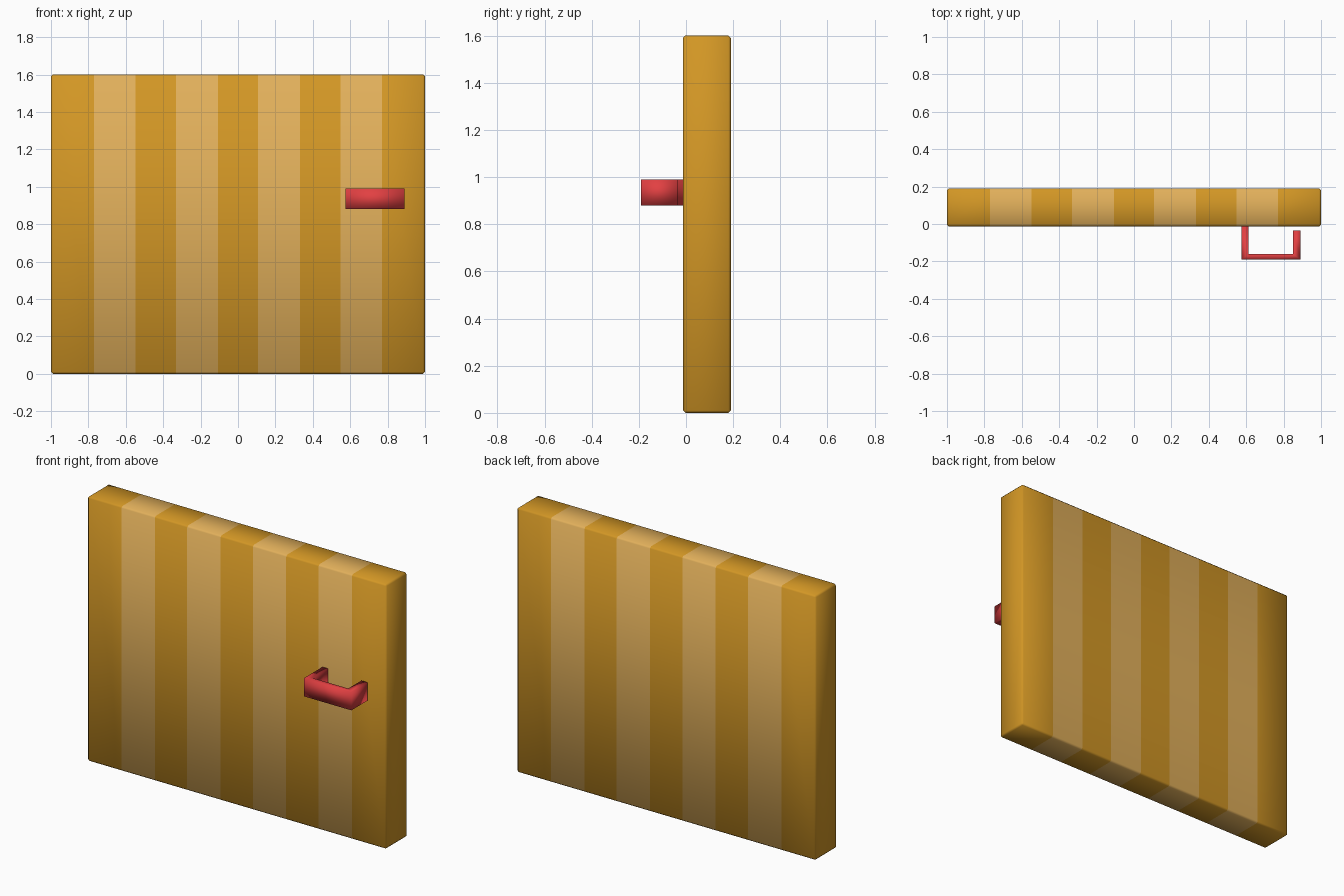
import bpy, bmesh
from mathutils import Vector

if "Cube" in bpy.data.objects:
    bpy.data.objects.remove(bpy.data.objects["Cube"])


def material(name, rgb):
    lin = [(c / 255 / 12.92) if c < 10 else ((c / 255 + 0.055) / 1.055) ** 2.4 for c in rgb]
    m = bpy.data.materials.new(name)
    m.diffuse_color = (*lin, 1)
    m.use_nodes = True
    m.node_tree.nodes["Principled BSDF"].inputs["Base Color"].default_value = m.diffuse_color
    return m


DARK = material("dark wood", (211, 151, 37))
LIGHT = material("light wood", (226, 176, 91))
RED = material("red", (226, 64, 66))


def finish(name, bm, mats):
    bmesh.ops.recalc_face_normals(bm, faces=bm.faces[:])
    for f in bm.faces:
        f.smooth = True
    me = bpy.data.meshes.new(name)
    bm.to_mesh(me)
    bm.free()
    for m in mats:
        me.materials.append(m)
    ob = bpy.data.objects.new(name, me)
    bpy.context.collection.objects.link(ob)
    return ob


# Door panel: softened box cut into nine planks of alternating colour
Y0, Y1, H = -0.0125, 0.19, 1.6
bm = bmesh.new()
bmesh.ops.create_cube(bm, size=1)
for v in bm.verts:
    v.co = Vector((v.co.x * 2, (Y0 + Y1) / 2 + v.co.y * (Y1 - Y0), H / 2 + v.co.z * H))
bmesh.ops.bevel(bm, geom=bm.edges[:], offset=0.01, segments=1, affect='EDGES')
cuts = [-0.77, -0.547, -0.331, -0.108, 0.108, 0.331, 0.547, 0.77]
for x in cuts:
    bmesh.ops.bisect_plane(bm, geom=bm.verts[:] + bm.edges[:] + bm.faces[:],
                           plane_co=(x, 0, 0), plane_no=(1, 0, 0))
for f in bm.faces:
    cx = f.calc_center_median().x
    f.material_index = sum(cx > x for x in cuts) % 2
finish("door_panel", bm, [DARK, LIGHT])

# Handle: U profile extruded upward, left leg joined to the door, right leg short
profile = [(0.574, Y0 + 0.005), (0.574, -0.19), (0.891, -0.19), (0.891, -0.035),
           (0.85, -0.035), (0.85, -0.161), (0.612, -0.161), (0.612, Y0 + 0.005)]
Z0, Z1 = 0.88, 0.99
bm = bmesh.new()
low = [bm.verts.new((x, y, Z0)) for x, y in profile]
high = [bm.verts.new((x, y, Z1)) for x, y in profile]
n = len(profile)
for i in range(n):
    j = (i + 1) % n
    bm.faces.new((low[i], low[j], high[j], high[i]))
# caps as three quads each: left leg, grip, right leg
for ring in (low, high):
    for quad in ((0, 1, 6, 7), (1, 2, 5, 6), (2, 3, 4, 5)):
        bm.faces.new([ring[k] for k in quad])
finish("handle", bm, [RED])
